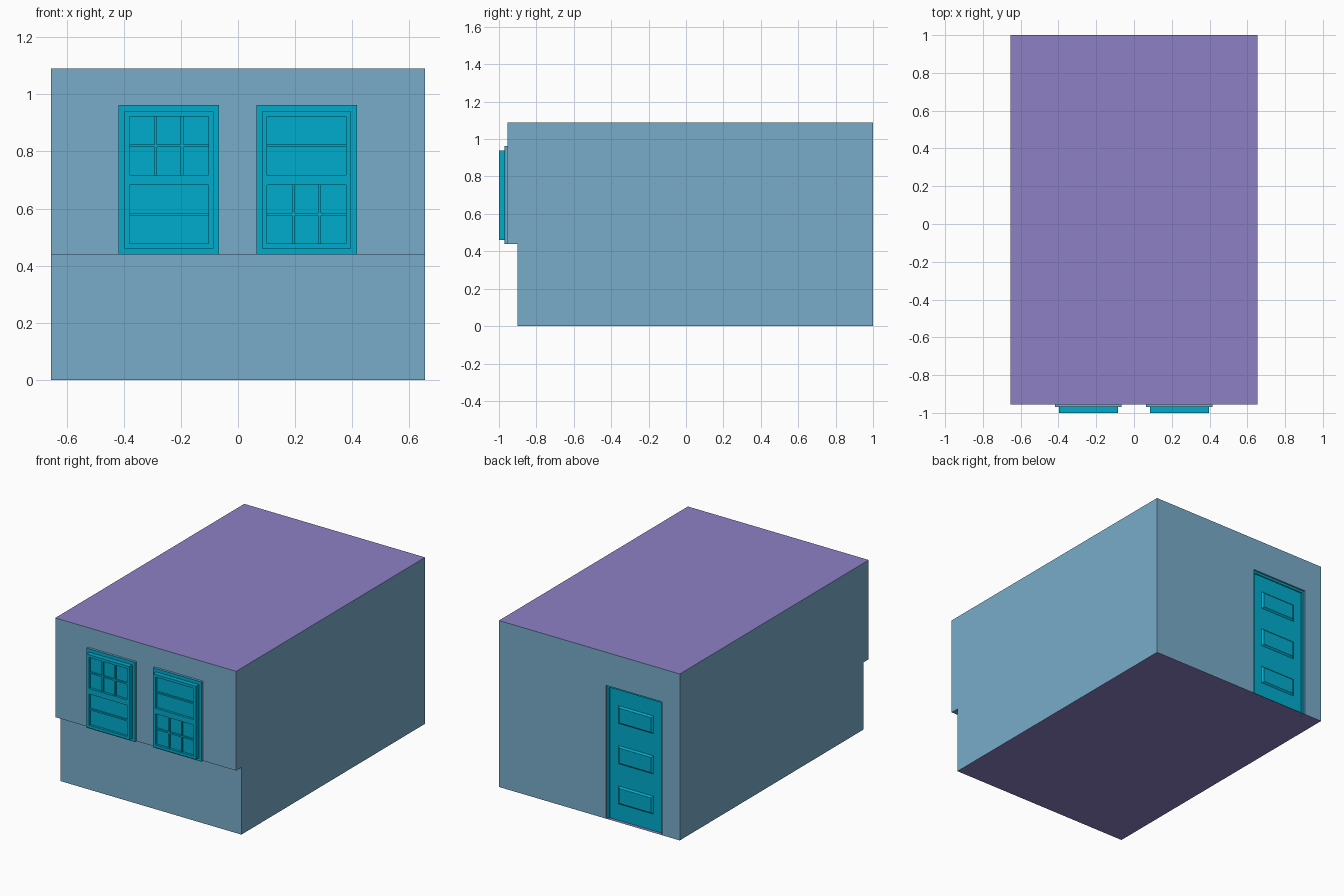
import bpy, bmesh
from mathutils import Matrix, Vector

if "Cube" in bpy.data.objects:
    bpy.data.objects.remove(bpy.data.objects["Cube"])

W, H = 0.655, 1.09            # half width and height of the room
BACK, FRONT, BASE, STEP = 1.0, -0.955, -0.90, 0.44


def material(name, rgb):
    m = bpy.data.materials.new(name)
    m.diffuse_color = (*rgb, 1)
    m.use_nodes = True
    m.node_tree.nodes["Principled BSDF"].inputs["Base Color"].default_value = m.diffuse_color
    return m


BLUE = material("wall_blue", (0.19, 0.41, 0.59))
PURPLE = material("slab_purple", (0.27, 0.22, 0.56))
CYAN = material("opening_cyan", (0.0, 0.41, 0.61))


def add_object(name, bm, mat):
    bmesh.ops.recalc_face_normals(bm, faces=bm.faces)
    me = bpy.data.meshes.new(name)
    bm.to_mesh(me)
    bm.free()
    me.materials.append(mat)
    ob = bpy.data.objects.new(name, me)
    bpy.context.collection.objects.link(ob)
    return ob


def add_box(bm, x, y, z):
    lo, hi = Vector((x[0], y[0], z[0])), Vector((x[1], y[1], z[1]))
    size = hi - lo
    mat = Matrix.Translation((lo + hi) / 2) @ Matrix.Diagonal((*size, 1))
    return bmesh.ops.create_cube(bm, size=1, matrix=mat)["verts"]


def add_ring(bm, x, y, z, t):
    # rectangular frame made of two stiles and two rails
    for a, b in ((x[0], x[0] + t), (x[1] - t, x[1])):
        add_box(bm, (a, b), y, z)
    for a, b in ((z[0], z[0] + t), (z[1] - t, z[1])):
        add_box(bm, (x[0] + t, x[1] - t), y, (a, b))


def add_faces(bm, polygons):
    for p in polygons:
        bm.faces.new([bm.verts.new(v) for v in p])
    bmesh.ops.remove_doubles(bm, verts=bm.verts, dist=1e-5)


# walls: stepped side profile, front strips, back wall with door opening
DX0, DX1, DZ, DY = -0.527, -0.12, 0.873, 0.98
profile = [(BACK, 0), (BACK, H), (FRONT, H), (FRONT, STEP), (BASE, STEP), (BASE, 0)]
polys = [[(s * W, y, z) for y, z in profile] for s in (-1, 1)]
for (y0, z0), (y1, z1) in zip(profile[2:], profile[3:]):
    polys.append([(-W, y0, z0), (W, y0, z0), (W, y1, z1), (-W, y1, z1)])
door_edge = [(DX0, 0), (DX0, DZ), (DX1, DZ), (DX1, 0)]
outline = [(-W, 0)] + door_edge + [(W, 0), (W, H), (-W, H)]
polys.append([(x, BACK, z) for x, z in outline])
for (x0, z0), (x1, z1) in zip(door_edge, door_edge[1:]):
    polys.append([(x0, BACK, z0), (x1, BACK, z1), (x1, DY, z1), (x0, DY, z0)])
bm = bmesh.new()
add_faces(bm, polys)
add_object("walls", bm, BLUE)

# ceiling and floor sheets
for name, y0, z in (("ceiling", FRONT, H), ("floor", BASE, 0)):
    bm = bmesh.new()
    quad = [(-W, y0, z), (W, y0, z), (W, BACK, z), (-W, BACK, z)]
    add_faces(bm, [quad if z else quad[::-1]])
    ob = add_object(name, bm, PURPLE)
    if (ob.data.polygons[0].normal.z > 0) != (z > 0):
        ob.data.flip_normals()

# door: frame, leaf and three raised bevelled panels
bm = bmesh.new()
t = 0.014
for a, b in ((DX0, DX0 + t), (DX1 - t, DX1)):
    add_box(bm, (a, b), (0.955, 0.988), (0, DZ))
add_box(bm, (DX0 + t, DX1 - t), (0.955, 0.988), (DZ - t, DZ))
add_object("door_frame", bm, CYAN)

bm = bmesh.new()
add_box(bm, (DX0 + t, DX1 - t), (0.955, 0.98), (0.002, DZ - t))
for z0, z1 in ((0.105, 0.232), (0.368, 0.497), (0.632, 0.758)):
    vs = add_box(bm, (-0.455, -0.193), (0.975, 0.99), (z0, z1))
    mid = (z0 + z1) / 2
    for v in vs:
        if v.co.y > 0.985:      # slope the panel edges inwards
            v.co.x += 0.015 if v.co.x < -0.324 else -0.015
            v.co.z += 0.015 if v.co.z < mid else -0.015
add_object("door_leaf", bm, CYAN)


# windows: reveal, casing and two sashes, one of them divided into six lights
def window(name, cx, divided_top):
    x = (cx - 0.176, cx + 0.176)
    sx = (cx - 0.156, cx + 0.156)
    z, mid = (0.44, 0.962), 0.70
    bm = bmesh.new()
    add_box(bm, x, (-0.966, FRONT), z)
    add_object(name + "_reveal", bm, BLUE)

    bm = bmesh.new()
    add_box(bm, x, (-0.97, -0.966), z)
    add_object(name + "_casing", bm, CYAN)

    bm = bmesh.new()
    for top, (z0, z1) in ((False, (0.46, mid)), (True, (mid, 0.94))):
        add_ring(bm, sx, (-1.0, -0.97), (z0, z1), 0.018)
        inner = (sx[0] + 0.018, sx[1] - 0.018)
        iz = (z0 + 0.018, z1 - 0.018)
        add_box(bm, inner, (-0.985, -0.97), iz)
        zc = (z0 + z1) / 2
        add_box(bm, inner, (-0.994, -0.985), (zc - 0.005, zc + 0.005))
        if top == divided_top:
            w = inner[1] - inner[0]
            for k in (1, 2):
                c = inner[0] + w * k / 3
                add_box(bm, (c - 0.005, c + 0.005), (-0.9935, -0.985), iz)
    add_object(name + "_sashes", bm, CYAN)


window("left_window", -0.242, True)
window("right_window", 0.24, False)
